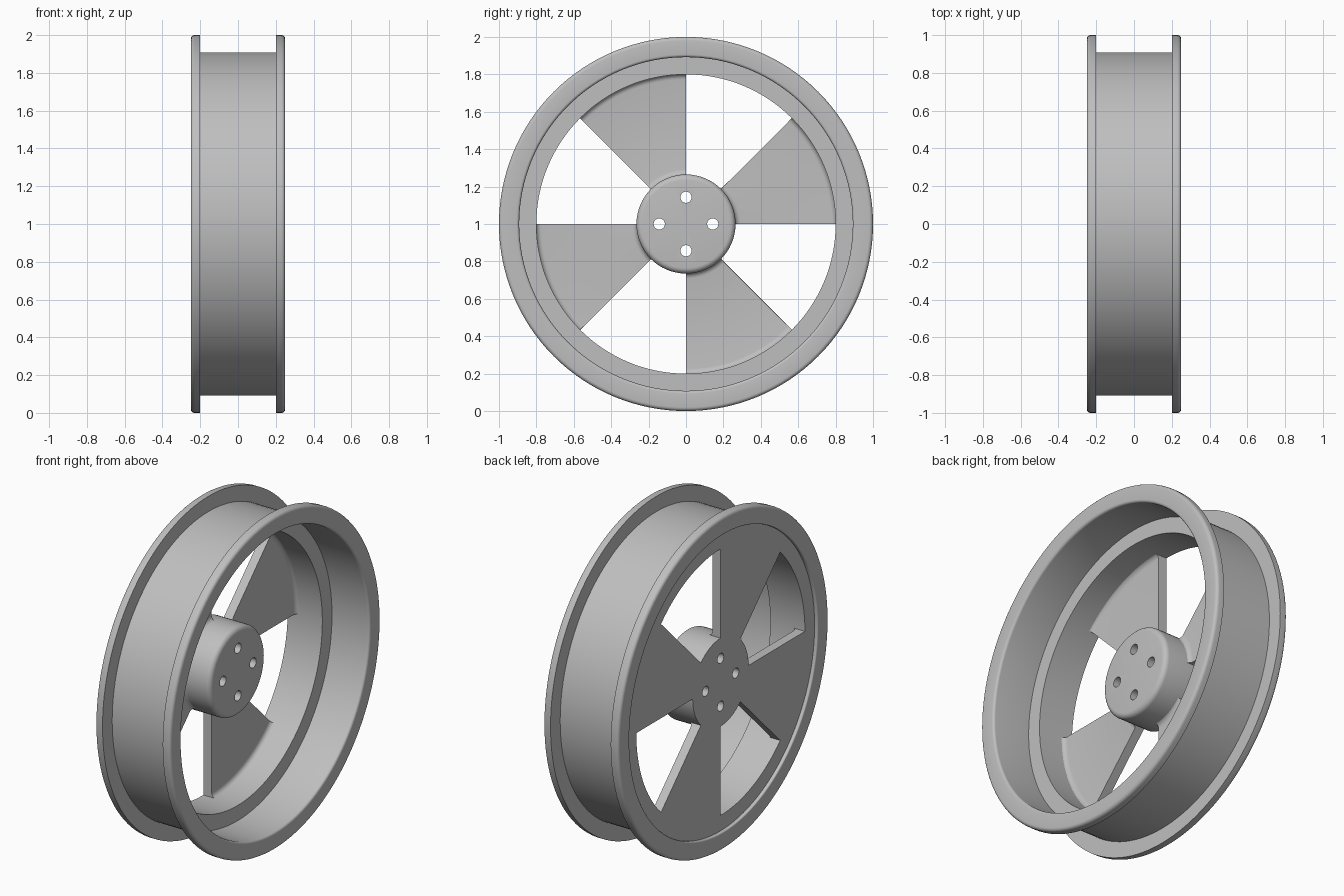
import bpy, bmesh, math
from mathutils import Vector, Matrix

cube = bpy.data.objects.get("Cube")
if cube:
    bpy.data.objects.remove(cube, do_unlink=True)

# Single bare-metal grey
metal = bpy.data.materials.new("metal_grey")
metal.use_nodes = True
metal.diffuse_color = (0.52, 0.52, 0.52, 1)
metal.node_tree.nodes["Principled BSDF"].inputs["Base Color"].default_value = metal.diffuse_color

AXLE = Vector((0, 0, 1))      # wheel centre, axle along x
BACK = -0.23                  # recessed rear face of the web


def rounded(corners, steps=5):
    """Replace each (x, r, radius) corner of a closed profile with an arc."""
    out = []
    for i, (x, r, rad) in enumerate(corners):
        p = Vector((x, r))
        if rad == 0:
            out.append(p)
            continue
        a = (Vector(corners[i - 1][:2]) - p).normalized()
        b = (Vector(corners[(i + 1) % len(corners)][:2]) - p).normalized()
        for k in range(steps + 1):
            t = k / steps * math.pi / 2
            out.append(p + rad * (a * (1 - math.sin(t)) + b * (1 - math.cos(t))))
    return out


def sweep(bm, profile, start, angle, segments):
    """Turn a closed (x, r) profile around the axle; cap it if not a full turn."""
    full = abs(angle - math.tau) < 1e-6
    rings = []
    for s in range(segments if full else segments + 1):
        t = start + angle * s / segments
        rings.append([bm.verts.new((p.x, p.y * math.cos(t), p.y * math.sin(t)))
                      for p in profile])
    n = len(profile)
    for s in range(segments):
        r0, r1 = rings[s], rings[(s + 1) % len(rings)]
        for i in range(n):
            j = (i + 1) % n
            bm.faces.new((r0[i], r0[j], r1[j], r1[i]))
    caps = []
    if not full:
        caps = [bm.faces.new(rings[0]), bm.faces.new(rings[-1])]
    return caps


def finish(bm, name):
    bmesh.ops.remove_doubles(bm, verts=bm.verts, dist=1e-5)
    bmesh.ops.recalc_face_normals(bm, faces=bm.faces)
    mesh = bpy.data.meshes.new(name)
    bm.to_mesh(mesh)
    bm.free()
    mesh.materials.append(metal)
    obj = bpy.data.objects.new(name, mesh)
    obj.location = AXLE
    bpy.context.collection.objects.link(obj)
    return obj


def activate(obj):
    bpy.ops.object.select_all(action='DESELECT')
    obj.select_set(True)
    bpy.context.view_layer.objects.active = obj


def smooth(obj):
    activate(obj)
    bpy.ops.object.shade_smooth_by_angle(angle=math.radians(32))


# Rim: two flanges, thin barrel and thick inner ring on the rear half
bm = bmesh.new()
rim_profile = rounded([
    (0.25, 0.892, 0.015), (0.25, 1, 0.02), (0.2, 1, 0), (0.2, 0.908, 0),
    (-0.2, 0.908, 0), (-0.2, 1, 0), (-0.25, 1, 0.02), (-0.25, 0.892, 0.008),
    (BACK, 0.892, 0), (BACK, 0.8, 0), (0, 0.8, 0), (0, 0.892, 0)])
sweep(bm, rim_profile, 0, math.tau, 128)
smooth(finish(bm, "rim"))

# Hub: solid drum with a rounded outer edge
bm = bmesh.new()
hub_profile = rounded([(BACK, 0, 0), (BACK, 0.265, 0), (0, 0.265, 0.03), (0, 0, 0)])
sweep(bm, hub_profile, 0, math.tau, 64)
bmesh.ops.dissolve_degenerate(bm, edges=bm.edges, dist=1e-5)
hub = finish(bm, "hub")

# Four bolt holes drilled through the hub
bm = bmesh.new()
for k in range(4):
    t = k * math.pi / 2
    place = (Matrix.Translation((-0.1, 0.143 * math.cos(t), 0.143 * math.sin(t)))
             @ Matrix.Rotation(math.pi / 2, 4, 'Y'))
    bmesh.ops.create_cone(bm, cap_ends=True, segments=24, radius1=0.03,
                          radius2=0.03, depth=0.6, matrix=place)
cutter = finish(bm, "bolt_hole_cutter")
cutter.hide_render = True
drill = hub.modifiers.new("bolt_holes", 'BOOLEAN')
drill.operation = 'DIFFERENCE'
drill.solver = 'EXACT'
drill.object = cutter
activate(hub)
bpy.ops.object.modifier_apply(modifier=drill.name)
bpy.data.objects.remove(cutter, do_unlink=True)
smooth(hub)

# Spokes: 45 degree sectors, blended into hub and ring, front edges rounded
FRONT, FILLET, INNER, OUTER = -0.175, 0.03, 0.262, 0.803
spoke_profile = rounded([
    (BACK, INNER, 0), (BACK, OUTER, 0), (FRONT + FILLET, OUTER, 0),
    (FRONT, OUTER, FILLET), (FRONT, INNER, FILLET), (FRONT + FILLET, INNER, 0)])
for k in range(4):
    bm = bmesh.new()
    caps = sweep(bm, spoke_profile, k * math.pi / 2, math.pi / 4, 16)
    edges = [e for c in caps for e in c.edges
             if all(v.co.x > FRONT - 0.001 for v in e.verts)
             and abs(e.verts[0].co.yz.length - e.verts[1].co.yz.length) > 1e-4]
    bmesh.ops.bevel(bm, geom=edges, offset=0.025, offset_type='OFFSET',
                    segments=4, profile=0.5, affect='EDGES', clamp_overlap=True)
    smooth(finish(bm, f"spoke_{k + 1}"))
